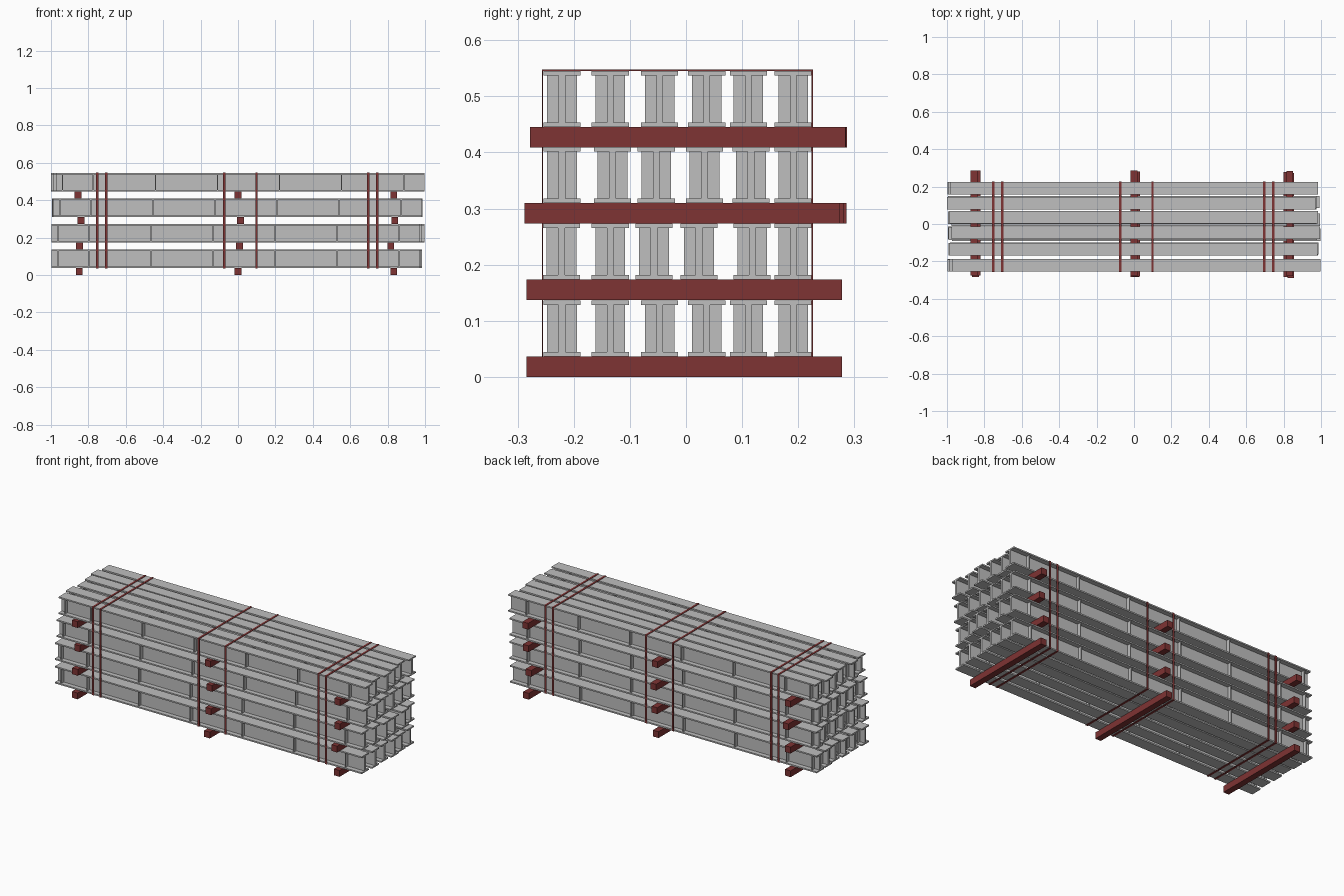
import bpy, bmesh, random
from mathutils import Matrix, Vector

if "Cube" in bpy.data.objects:
    bpy.data.objects.remove(bpy.data.objects["Cube"])

random.seed(4)


def material(name, rgb):
    m = bpy.data.materials.new(name)
    m.diffuse_color = (*rgb, 1)
    m.use_nodes = True
    m.node_tree.nodes["Principled BSDF"].inputs["Base Color"].default_value = m.diffuse_color
    return m


STEEL = material("grey steel", (0.52, 0.52, 0.52))
RED = material("dark red", (0.21, 0.033, 0.033))


def box(bm, x0, x1, y0, y1, z0, z1):
    size = Matrix.Diagonal((x1 - x0, y1 - y0, z1 - z0, 1))
    mid = Matrix.Translation(((x0 + x1) / 2, (y0 + y1) / 2, (z0 + z1) / 2))
    bmesh.ops.create_cube(bm, size=1, matrix=mid @ size)


def finish(bm, name, mat):
    bmesh.ops.recalc_face_normals(bm, faces=bm.faces)
    mesh = bpy.data.meshes.new(name)
    bm.to_mesh(mesh)
    bm.free()
    mesh.materials.append(mat)
    obj = bpy.data.objects.new(name, mesh)
    bpy.context.collection.objects.link(obj)
    return obj


# I-beam dimensions
HALF_LEN, HALF_FLANGE, HALF_WEB, HALF_STIFF = 0.985, 0.033, 0.006, 0.0265
HEIGHT, FLANGE_T = 0.100, 0.008
STIFFENERS = [-0.95] + [-0.785 + 0.332 * i for i in range(6)]


def i_beam(name, x, y, z):
    bm = bmesh.new()
    f, w, t, h = HALF_FLANGE, HALF_WEB, FLANGE_T, HEIGHT
    # I profile, extruded along x
    right = [(f, 0), (f, t), (w, t), (w, h - t), (f, h - t), (f, h)]
    left = [(-a, b) for a, b in reversed(right)]
    ring = [bm.verts.new((x - HALF_LEN, y + a, z + b)) for a, b in right + left]
    face = bm.faces.new(ring)
    grown = bmesh.ops.extrude_face_region(bm, geom=[face], use_keep_orig=True)
    verts = [g for g in grown["geom"] if isinstance(g, bmesh.types.BMVert)]
    bmesh.ops.translate(bm, verts=verts, vec=Vector((2 * HALF_LEN, 0, 0)))
    # stiffener plates on both sides of the web
    for s in STIFFENERS:
        for y0, y1 in ((-HALF_STIFF, -w), (w, HALF_STIFF)):
            box(bm, x + s - 0.003, x + s + 0.003, y + y0, y + y1, z + t, z + h - t)
    return finish(bm, name, STEEL)


# Each layer: timber base height, beam y positions, front beam x shift
LAYERS = [
    (0.000, (-0.221, -0.135, -0.047, 0.037, 0.111, 0.191), -0.013),
    (0.137, (-0.222, -0.135, -0.057, 0.023, 0.118, 0.191), -0.013),
    (0.273, (-0.221, -0.131, -0.053, 0.033, 0.116, 0.191), -0.002),
    (0.409, (-0.221, -0.135, -0.047, 0.037, 0.111, 0.191), 0.011),
]
TOP_SHIFTS = (0.011, -0.003, 0.010, -0.002, -0.015, 0.0)
TIMBER_H = 0.0365

for n, (z, ys, front_shift) in enumerate(LAYERS):
    for i, y in enumerate(ys):
        if n == 3:
            shift = TOP_SHIFTS[i]
        else:
            shift = front_shift if i == 0 else random.uniform(-0.013, 0.014)
        i_beam(f"steel_beam_{n + 1}_{i + 1}", shift, y, z + TIMBER_H)

# Spacer timbers: (x, y centre) for the left, middle and right of each layer
TIMBERS = [
    [(-0.849, -0.003), (0.000, -0.003), (0.833, -0.003)],
    [(-0.848, -0.003), (0.008, -0.003), (0.817, -0.003)],
    [(-0.840, 0.005), (0.013, 0.000), (0.838, -0.007)],
    [(-0.855, 0.006), (0.000, 0.004), (0.833, 0.003)],
]
for n, row in enumerate(TIMBERS):
    z = LAYERS[n][0]
    for i, (x, y) in enumerate(row):
        bm = bmesh.new()
        box(bm, x - 0.018, x + 0.018, y - 0.281, y + 0.281, z, z + TIMBER_H)
        finish(bm, f"spacer_timber_{n + 1}_{i + 1}", RED)

# Binding straps looped around the whole stack
Y0, Y1, Z0, Z1, T = -0.255, 0.224, 0.0365, 0.5455, 0.002
for i, x in enumerate((-0.752, -0.705, -0.073, 0.099, 0.697, 0.745)):
    bm = bmesh.new()
    a, b = x - 0.006, x + 0.006
    box(bm, a, b, Y0 - T, Y1 + T, Z1, Z1 + T)
    box(bm, a, b, Y0 - T, Y1 + T, Z0 - T, Z0)
    box(bm, a, b, Y0 - T, Y0, Z0, Z1)
    box(bm, a, b, Y1, Y1 + T, Z0, Z1)
    finish(bm, f"binding_strap_{i + 1}", RED)
